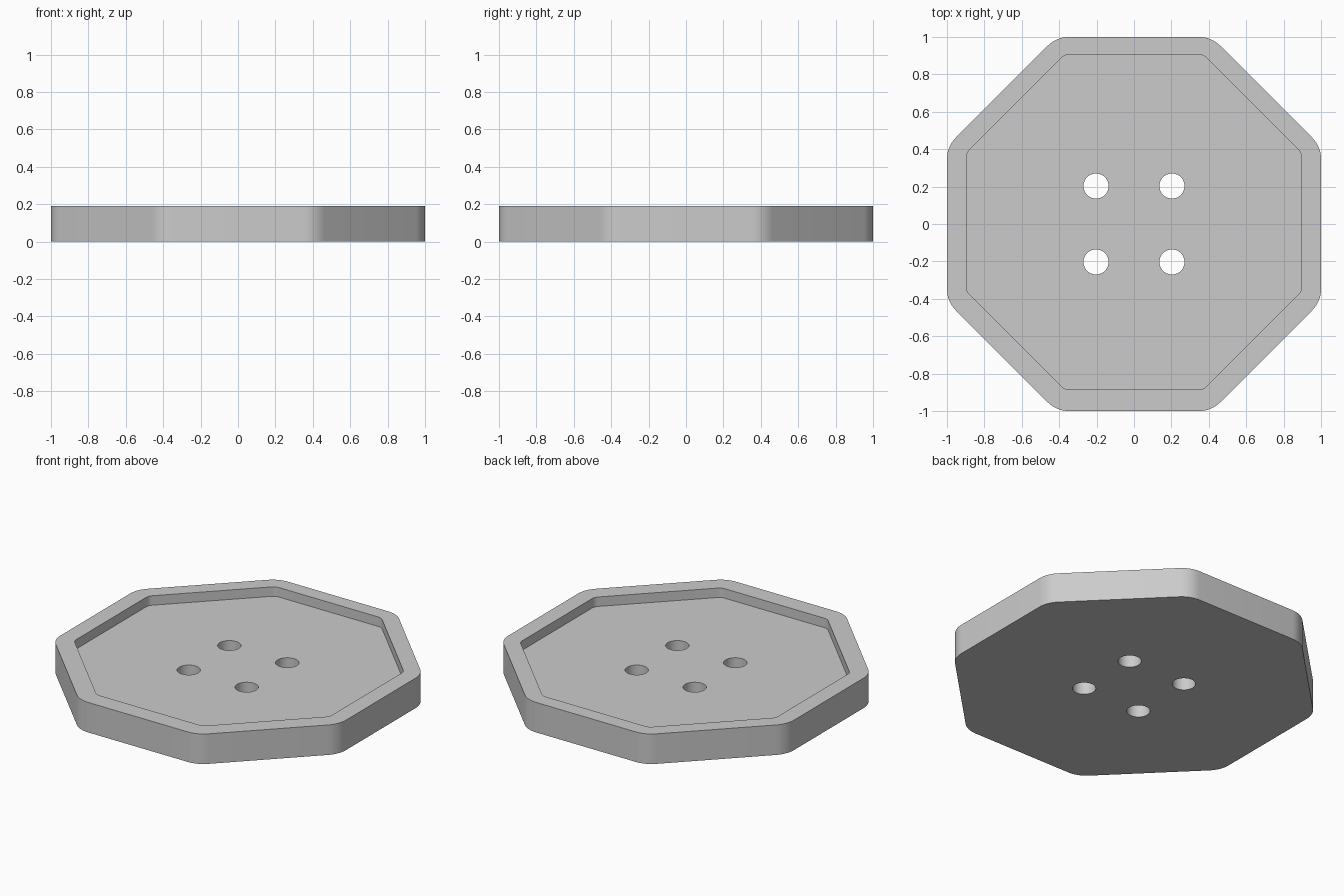
import bpy
import bmesh
from math import cos, sin, tan, pi, radians

cube = bpy.data.objects.get("Cube")
if cube:
    bpy.data.objects.remove(cube, do_unlink=True)

HEIGHT, FLOOR = 0.19, 0.13
HOLE_OFFSET, HOLE_RADIUS = 0.203, 0.067


def rounded_octagon(apothem, radius, shift_y=0.0, steps=8):
    """Outline of an octagon with flat sides on the axes and rounded corners."""
    centre = (apothem - radius) / cos(pi / 8)
    points = []
    for k in range(8):
        a = pi / 8 + k * pi / 4
        for s in range(steps + 1):
            b = a + (s / steps - 0.5) * pi / 4
            points.append((centre * cos(a) + radius * cos(b),
                           centre * sin(a) + radius * sin(b) + shift_y))
    return points


def circle(x, y, radius, sides=40):
    return [(x + radius * cos(2 * pi * i / sides), y + radius * sin(2 * pi * i / sides))
            for i in range(sides)]


bm = bmesh.new()


def ring(points, z):
    verts = [bm.verts.new((x, y, z)) for x, y in points]
    return verts, [bm.edges.new((verts[i - 1], verts[i])) for i in range(len(verts))]


def bridge(a, b):
    for i in range(len(a)):
        bm.faces.new((a[i - 1], a[i], b[i], b[i - 1]))


# Outer wall, rim and recess wall
outer = rounded_octagon(1.0, 0.16)
inner = rounded_octagon(0.895, 0.055, 0.01)
base, base_edges = ring(outer, 0)
rim_out, _ = ring(outer, HEIGHT)
rim_in, _ = ring(inner, HEIGHT)
floor, floor_edges = ring(inner, FLOOR)
bridge(base, rim_out)
bridge(rim_out, rim_in)
bridge(rim_in, floor)

# Four thread holes
for sx in (-1, 1):
    for sy in (-1, 1):
        outline = circle(sx * HOLE_OFFSET, sy * HOLE_OFFSET, HOLE_RADIUS)
        low, low_edges = ring(outline, 0)
        high, high_edges = ring(outline, FLOOR)
        bridge(low, high)
        base_edges += low_edges
        floor_edges += high_edges

# Underside and recess floor, pierced by the holes
for edges, up in ((base_edges, -1), (floor_edges, 1)):
    bmesh.ops.triangle_fill(bm, edges=edges, use_beauty=True, normal=(0, 0, up))
bmesh.ops.recalc_face_normals(bm, faces=bm.faces)

mesh = bpy.data.meshes.new("button_body")
bm.to_mesh(mesh)
bm.free()
button = bpy.data.objects.new("button_body", mesh)
bpy.context.collection.objects.link(button)

# Plain grey material
grey = bpy.data.materials.new("light_grey")
grey.use_nodes = True
colour = (0.6, 0.6, 0.6, 1)
grey.diffuse_color = colour
grey.node_tree.nodes["Principled BSDF"].inputs["Base Color"].default_value = colour
mesh.materials.append(grey)

bpy.ops.object.select_all(action="DESELECT")
button.select_set(True)
bpy.context.view_layer.objects.active = button
bpy.ops.object.shade_smooth_by_angle(angle=radians(30))
